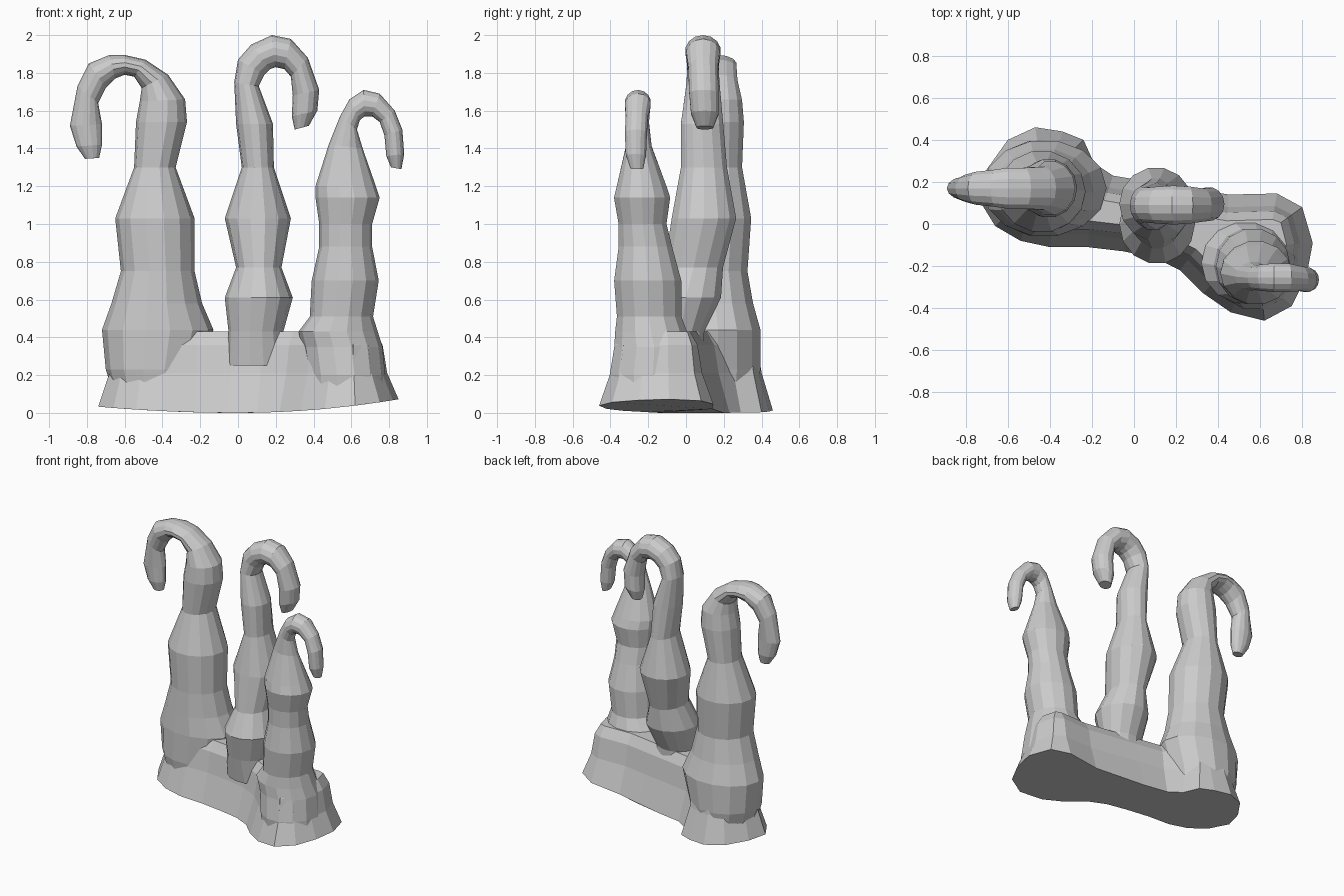
import bpy, bmesh
from math import cos, sin, pi
from mathutils import Vector


def loft(name, rings):
    """Skin a list of equal-length point rings and cap both ends."""
    bm = bmesh.new()
    loops = [[bm.verts.new(p) for p in ring] for ring in rings]
    n = len(loops[0])
    for a, b in zip(loops, loops[1:]):
        for i in range(n):
            j = (i + 1) % n
            bm.faces.new((a[i], a[j], b[j], b[i]))
    bm.faces.new(loops[0][::-1])
    bm.faces.new(loops[-1])
    bmesh.ops.recalc_face_normals(bm, faces=bm.faces)
    me = bpy.data.meshes.new(name)
    bm.to_mesh(me)
    bm.free()
    ob = bpy.data.objects.new(name, me)
    bpy.context.collection.objects.link(ob)
    return ob


def ring(xa, za, xb, zb, y0, y1, sides=14):
    """Elliptical ring spanning (xa, za)-(xb, zb) in the front view and y0-y1 in depth."""
    c = Vector(((xa + xb) / 2, (y0 + y1) / 2, (za + zb) / 2))
    h = Vector(((xb - xa) / 2, 0, (zb - za) / 2))
    d = Vector((0, (y1 - y0) / 2, 0))
    return [c + h * cos(2 * pi * i / sides) + d * sin(2 * pi * i / sides) for i in range(sides)]


def column(name, body, hook):
    """body: z, x0, x1, y0, y1    hook: xa, za, xb, zb, y centre, y radius"""
    rings = [ring(x0, z, x1, z, y0, y1) for z, x0, x1, y0, y1 in body]
    rings += [ring(xa, za, xb, zb, y - r, y + r) for xa, za, xb, zb, y, r in hook]
    return loft(name, rings)


# Left column, hook bends left
left = column("left_column", [
    (0.10, -0.66, -0.22, -0.04, 0.38),
    (0.23, -0.70, -0.19, -0.06, 0.40),
    (0.44, -0.72, -0.13, -0.06, 0.40),
    (0.58, -0.67, -0.19, -0.05, 0.36),
    (0.75, -0.62, -0.23, -0.04, 0.33),
    (1.03, -0.65, -0.23, -0.04, 0.35),
    (1.30, -0.55, -0.33, 0.04, 0.30),
    (1.54, -0.54, -0.27, 0.03, 0.31),
], [
    (-0.52, 1.65, -0.28, 1.66, 0.17, 0.13),
    (-0.51, 1.72, -0.37, 1.79, 0.17, 0.105),
    (-0.55, 1.78, -0.49, 1.87, 0.17, 0.10),
    (-0.60, 1.79, -0.60, 1.895, 0.17, 0.10),
    (-0.65, 1.77, -0.68, 1.895, 0.17, 0.09),
    (-0.70, 1.72, -0.79, 1.85, 0.17, 0.08),
    (-0.74, 1.64, -0.85, 1.73, 0.17, 0.065),
    (-0.72, 1.53, -0.89, 1.52, 0.17, 0.055),
    (-0.72, 1.42, -0.855, 1.41, 0.17, 0.05),
    (-0.735, 1.35, -0.81, 1.345, 0.17, 0.03),
])

# Middle column, hook bends right
middle = column("middle_column", [
    (0.25, -0.06, 0.26, -0.12, 0.09),
    (0.43, -0.05, 0.24, -0.15, 0.10),
    (0.61, -0.07, 0.29, -0.19, 0.19),
    (0.77, -0.01, 0.23, -0.12, 0.20),
    (1.03, -0.07, 0.28, -0.08, 0.27),
    (1.30, 0.02, 0.19, -0.03, 0.22),
    (1.53, -0.01, 0.185, -0.03, 0.20),
], [
    (-0.02, 1.75, 0.11, 1.73, 0.09, 0.09),
    (0.00, 1.87, 0.14, 1.79, 0.09, 0.085),
    (0.07, 1.95, 0.17, 1.82, 0.09, 0.09),
    (0.18, 2.00, 0.20, 1.83, 0.09, 0.095),
    (0.28, 1.98, 0.245, 1.82, 0.09, 0.09),
    (0.37, 1.88, 0.28, 1.78, 0.09, 0.08),
    (0.43, 1.71, 0.29, 1.68, 0.095, 0.08),
    (0.42, 1.60, 0.285, 1.57, 0.10, 0.075),
    (0.375, 1.52, 0.30, 1.50, 0.10, 0.045),
])

# Right column, hook bends right
right = column("right_column", [
    (0.10, 0.36, 0.79, -0.40, 0.06),
    (0.20, 0.36, 0.78, -0.41, 0.06),
    (0.35, 0.34, 0.765, -0.385, 0.05),
    (0.43, 0.32, 0.74, -0.38, 0.01),
    (0.51, 0.38, 0.715, -0.37, -0.02),
    (0.70, 0.39, 0.745, -0.385, -0.02),
    (0.88, 0.43, 0.71, -0.36, -0.07),
    (1.00, 0.43, 0.71, -0.36, -0.10),
    (1.14, 0.41, 0.75, -0.385, -0.08),
    (1.20, 0.41, 0.73, -0.37, -0.10),
], [
    (0.48, 1.42, 0.66, 1.40, -0.25, 0.07),
    (0.54, 1.57, 0.63, 1.50, -0.255, 0.06),
    (0.59, 1.66, 0.645, 1.55, -0.255, 0.065),
    (0.665, 1.71, 0.67, 1.57, -0.255, 0.07),
    (0.75, 1.69, 0.71, 1.57, -0.255, 0.07),
    (0.83, 1.60, 0.75, 1.54, -0.26, 0.06),
    (0.87, 1.50, 0.775, 1.47, -0.265, 0.06),
    (0.88, 1.37, 0.785, 1.36, -0.265, 0.055),
    (0.865, 1.29, 0.81, 1.30, -0.26, 0.035),
])

# Base: wavy footprint drawn anticlockwise, pulled inward level by level
foot = [Vector(p) for p in (
    (-0.74, 0.12), (-0.66, -0.01), (-0.54, -0.08), (-0.40, -0.11), (-0.22, -0.11),
    (-0.05, -0.13), (0.10, -0.16), (0.22, -0.22), (0.33, -0.33), (0.46, -0.42),
    (0.62, -0.46), (0.75, -0.39), (0.82, -0.25), (0.85, -0.09), (0.80, 0.08),
    (0.68, 0.145), (0.45, 0.14), (0.27, 0.17), (0.08, 0.20), (-0.10, 0.23),
    (-0.19, 0.29), (-0.24, 0.40), (-0.34, 0.44), (-0.47, 0.46), (-0.60, 0.40), (-0.70, 0.26))]


def level(z, inset):
    pts = []
    for i, p in enumerate(foot):
        t = (foot[(i + 1) % len(foot)] - foot[i - 1]).normalized()
        q = p + Vector((-t.y, t.x)) * inset
        sag = (0.10 if p.x > 0 else 0.06) * p.x ** 2
        pts.append((q.x, q.y, z + (sag if z < 0.1 else 0)))
    return pts


base = loft("columns_on_base", [level(0, 0), level(0.21, 0.06), level(0.36, 0.085), level(0.43, 0.125)])

# Fuse everything into one solid
bpy.context.view_layer.objects.active = base
for part in (left, middle, right):
    mod = base.modifiers.new("fuse", 'BOOLEAN')
    mod.operation = 'UNION'
    mod.solver = 'EXACT'
    mod.object = part
    bpy.ops.object.modifier_apply(modifier=mod.name)
    bpy.data.objects.remove(part)
